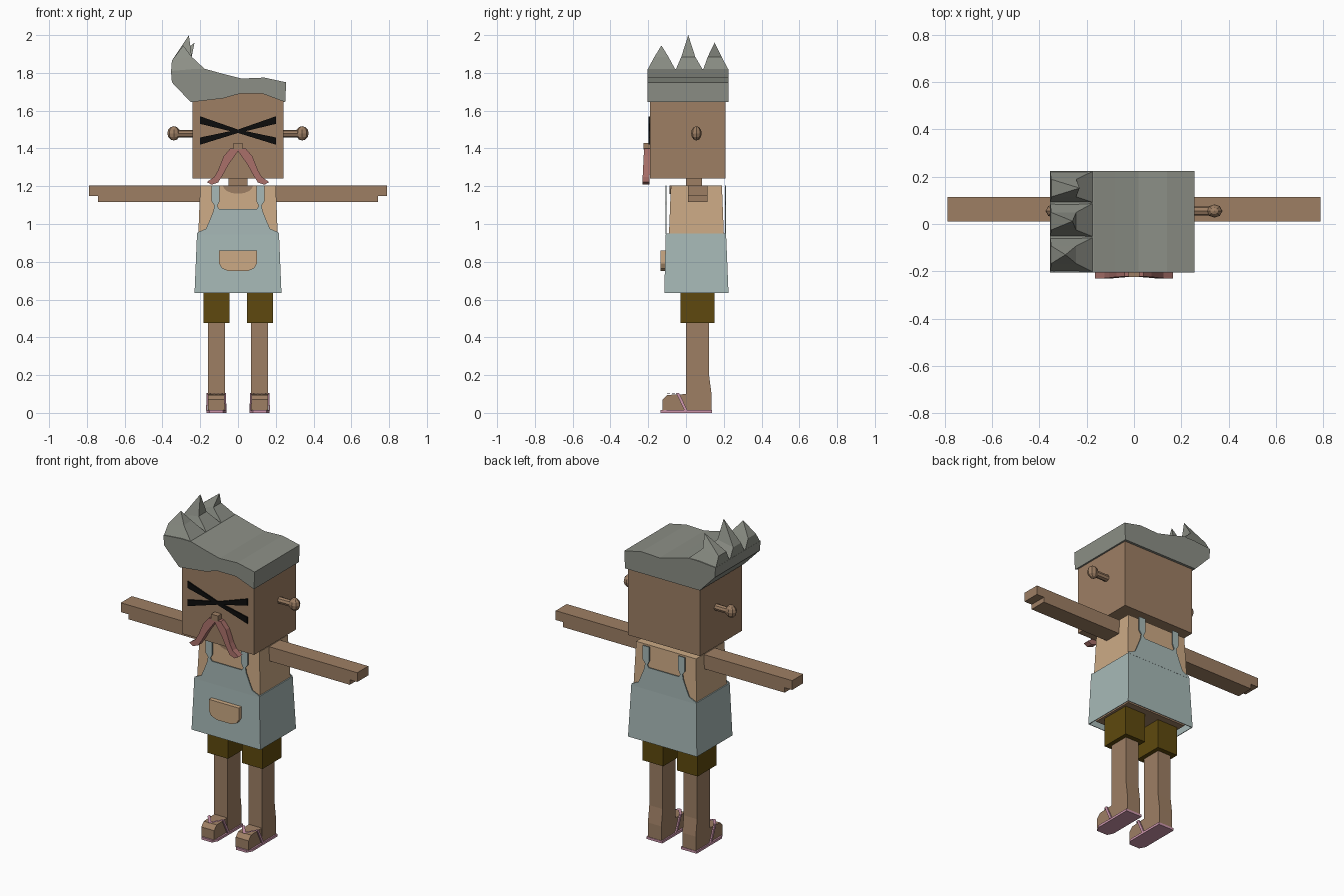
import bpy, bmesh, math
from mathutils import Vector

old = bpy.data.objects.get("Cube")
if old:
    bpy.data.objects.remove(old, do_unlink=True)


def material(name, r, g, b):
    """Material from display RGB (0-255), stored as linear values."""
    lin = [((c / 255 + 0.055) / 1.055) ** 2.4 for c in (r, g, b)] + [1.0]
    m = bpy.data.materials.new(name)
    m.use_nodes = True
    m.diffuse_color = lin
    bsdf = m.node_tree.nodes["Principled BSDF"]
    bsdf.inputs["Base Color"].default_value = lin
    bsdf.inputs["Roughness"].default_value = 0.9
    return m


SKIN = material("brown skin", 158, 127, 100)
SHIRT = material("tan cloth", 204, 170, 133)
APRON = material("pale blue cloth", 167, 185, 183)
SHORTS = material("olive cloth", 94, 73, 14)
HAIR = material("grey hair", 140, 143, 134)
LIPHAIR = material("dusty red hair", 166, 110, 104)
SANDAL = material("pink rubber", 205, 150, 172)
BLACK = material("black", 12, 12, 12)


def finish(bm, name, mat):
    bmesh.ops.recalc_face_normals(bm, faces=bm.faces)
    me = bpy.data.meshes.new(name)
    bm.to_mesh(me)
    bm.free()
    me.materials.append(mat)
    ob = bpy.data.objects.new(name, me)
    bpy.context.collection.objects.link(ob)
    return ob


def loft(name, rings, mat, bottom=True, top=True):
    """Skin between rings of equal point count; a one-point ring is a tip."""
    bm = bmesh.new()
    vs = [[bm.verts.new(p) for p in ring] for ring in rings]
    for a, b in zip(vs, vs[1:]):
        for i in range(len(a)):
            j = (i + 1) % len(a)
            bm.faces.new([a[i], a[j], b[0]] if len(b) == 1 else [a[i], a[j], b[j], b[i]])
    if bottom:
        bm.faces.new(vs[0])
    if top and len(vs[-1]) > 2:
        bm.faces.new(vs[-1])
    return finish(bm, name, mat)


def rect(x0, x1, y0, y1, z):
    return [(x0, y0, z), (x1, y0, z), (x1, y1, z), (x0, y1, z)]


def box(name, x0, x1, y0, y1, z0, z1, mat):
    return loft(name, [rect(x0, x1, y0, y1, z0), rect(x0, x1, y0, y1, z1)], mat)


def plate(name, pts, y0, y1, mat):
    """Front profile (x, z) given depth along y."""
    return loft(name, [[(x, y, z) for x, z in pts] for y in (y0, y1)], mat)


def mirrored(pts):
    """Complete a right-half outline listed from the bottom to the top."""
    return pts + [(-x, z) for x, z in reversed(pts)]


# Head and neck
box("head", -0.24, 0.24, -0.19, 0.21, 1.24, 1.7, SKIN)
box("neck", -0.05, 0.05, 0.0, 0.085, 1.15, 1.25, SKIN)

# Hair cap with an arched fringe
crown = [(0.25, 1.645), (0.255, 1.75), (0.14, 1.775), (0.02, 1.77), (-0.08, 1.795),
         (-0.17, 1.82), (-0.24, 1.82), (-0.355, 1.81), (-0.35, 1.75), (-0.25, 1.645)]
arch = [(-0.08, 1.665), (0.01, 1.69), (0.13, 1.69)]
plate("hair_cap", crown, -0.185, 0.225, HAIR)
plate("hair_fringe", crown + arch, -0.205, -0.185, HAIR)

# Three swept hair spikes
for i, (y0, y1, yc, tip_x, tip_z) in enumerate([(-0.205, -0.055, -0.13, -0.29, 1.945),
                                                (-0.055, 0.09, 0.012, -0.26, 2.0),
                                                (0.09, 0.225, 0.152, -0.23, 1.96)]):
    w = 0.037
    base = [(-0.355, y0, 1.8), (-0.17, y0, 1.815), (-0.17, y1, 1.815), (-0.355, y1, 1.8)]
    mid = [(-0.35, yc - w, 1.865), (-0.245, yc - w, 1.885),
           (-0.245, yc + w, 1.885), (-0.35, yc + w, 1.865)]
    loft("hair_spike_%d" % (i + 1), [base, mid, [(tip_x, yc, tip_z)]], HAIR)

# Ears: a rod with a faceted knob
for s, side in ((1, "left"), (-1, "right")):
    rod = [[(s * x, 0.055 + 0.02 * math.cos(a), 1.478 + 0.02 * math.sin(a))
            for a in [k * math.pi / 4 for k in range(8)]] for x in (0.23, 0.32)]
    loft(side + "_ear_rod", rod, SKIN)
    bm = bmesh.new()
    bmesh.ops.create_uvsphere(bm, u_segments=8, v_segments=6, radius=1)
    for v in bm.verts:
        v.co = Vector((0.34 * s + 0.034 * v.co.x, 0.055 + 0.028 * v.co.y,
                       1.48 + 0.038 * v.co.z))
    finish(bm, side + "_ear_knob", SKIN)

# Crossed eyes: two tapered bars
for s, side in ((1, "left"), (-1, "right")):
    bar = [(-0.2 * s, 1.57), (0, 1.5), (0.2 * s, 1.458), (0.2 * s, 1.42),
           (0, 1.482), (-0.2 * s, 1.53)]
    plate(side + "_eye_bar", bar, -0.198, -0.189, BLACK)

# Nose and moustache
box("nose", -0.023, 0.023, -0.225, -0.185, 1.395, 1.43, SKIN)
for s, side in ((1, "left"), (-1, "right")):
    half = [(0, 1.4), (0.04, 1.4), (0.075, 1.36), (0.105, 1.285), (0.125, 1.25),
            (0.165, 1.222), (0.14, 1.208), (0.105, 1.22), (0.08, 1.26), (0.05, 1.315), (0, 1.385)]
    half = [(s * x, z) for x, z in half]
    loft(side + "_moustache",
         [[(x, y - 0.01 * (1.4 - z) / 0.2, z) for x, z in half] for y in (-0.222, -0.185)],
         LIPHAIR)

# Torso, neckline and hips
loft("torso", [rect(-0.215, 0.215, -0.1, 0.205, 0.67), rect(-0.21, 0.21, -0.09, 0.2, 0.95),
               rect(-0.2, 0.2, -0.08, 0.19, 1.205)], SHIRT)
box("hips", -0.2, 0.2, -0.085, 0.19, 0.65, 0.69, SKIN)
scoop = [(0.08 * math.cos(a), 1.205 - 0.045 * math.sin(a))
         for a in [k * math.pi / 8 for k in range(9)]]
plate("neckline", scoop, -0.087, -0.08, SKIN)

# Arms with a stepped hand
arm = [(0.19, 1.117), (0.74, 1.117), (0.74, 1.147), (0.79, 1.147), (0.79, 1.203), (0.19, 1.203)]
for s, side in ((1, "left"), (-1, "right")):
    plate(side + "_arm", [(s * x, z) for x, z in arm], 0.01, 0.115, SKIN)

# Apron skirt, bibs with straps, and pocket
skirt = loft("apron_skirt", [rect(-0.23, 0.23, -0.115, 0.225, 0.635),
                             rect(-0.217, 0.217, -0.107, 0.212, 0.95)], APRON, bottom=False)
shell = skirt.modifiers.new("thickness", "SOLIDIFY")
shell.thickness = 0.006
shell.offset = -1
bib = mirrored([(0.217, 0.945), (0.215, 0.955), (0.17, 0.975), (0.15, 1.02), (0.13, 1.07),
                (0.125, 1.1), (0.14, 1.12), (0.14, 1.205), (0.097, 1.205), (0.097, 1.12),
                (0.11, 1.095), (0.1, 1.08)])
plate("front_bib", bib, -0.108, -0.102, APRON)
plate("back_bib", bib, 0.207, 0.213, APRON)
pocket = mirrored([(0.05, 0.75), (0.085, 0.765), (0.1, 0.79), (0.1, 0.86)])
plate("pocket", pocket, -0.135, -0.1, SHIRT)

# Legs, feet and sandals
for s, side in ((1, "left"), (-1, "right")):
    cx = 0.115 * s
    box(side + "_shorts_leg", cx - 0.068, cx + 0.07, -0.03, 0.15, 0.475, 0.68, SHORTS)
    loft(side + "_leg", [rect(cx - 0.045, cx + 0.045, 0, y, z)
                         for y, z in ((0.135, 0.01), (0.135, 0.1), (0.122, 0.2), (0.122, 0.5))],
         SKIN)
    # Foot: side profile swept across x
    foot = [(0.01, 0.01), (-0.125, 0.01), (-0.125, 0.07), (-0.1, 0.095), (0.01, 0.1)]
    loft(side + "_foot", [[(cx + x, y, z) for y, z in foot] for x in (-0.043, 0.043)], SKIN)
    sole = [(-0.053, 0.138), (-0.053, -0.1), (-0.035, -0.135), (0.035, -0.135),
            (0.053, -0.1), (0.053, 0.138)]
    loft(side + "_sandal_sole", [[(cx + x, y, z) for x, y in sole] for z in (0, 0.014)], SANDAL)
    # Thong straps: slanted bands over the top and down each side
    for t, label in ((1, "outer"), (-1, "inner")):
        path = [(0, -0.105, 0.1), (0.047, -0.045, 0.106), (0.05, 0.0, 0.012)]
        loft("%s_%s_strap" % (side, label),
             [[(cx + s * t * x + dx, y + dy, z) for dx, dy in
               ((-0.004, -0.008), (0.004, -0.008), (0.004, 0.008), (-0.004, 0.008))]
              for x, y, z in path], SANDAL)
